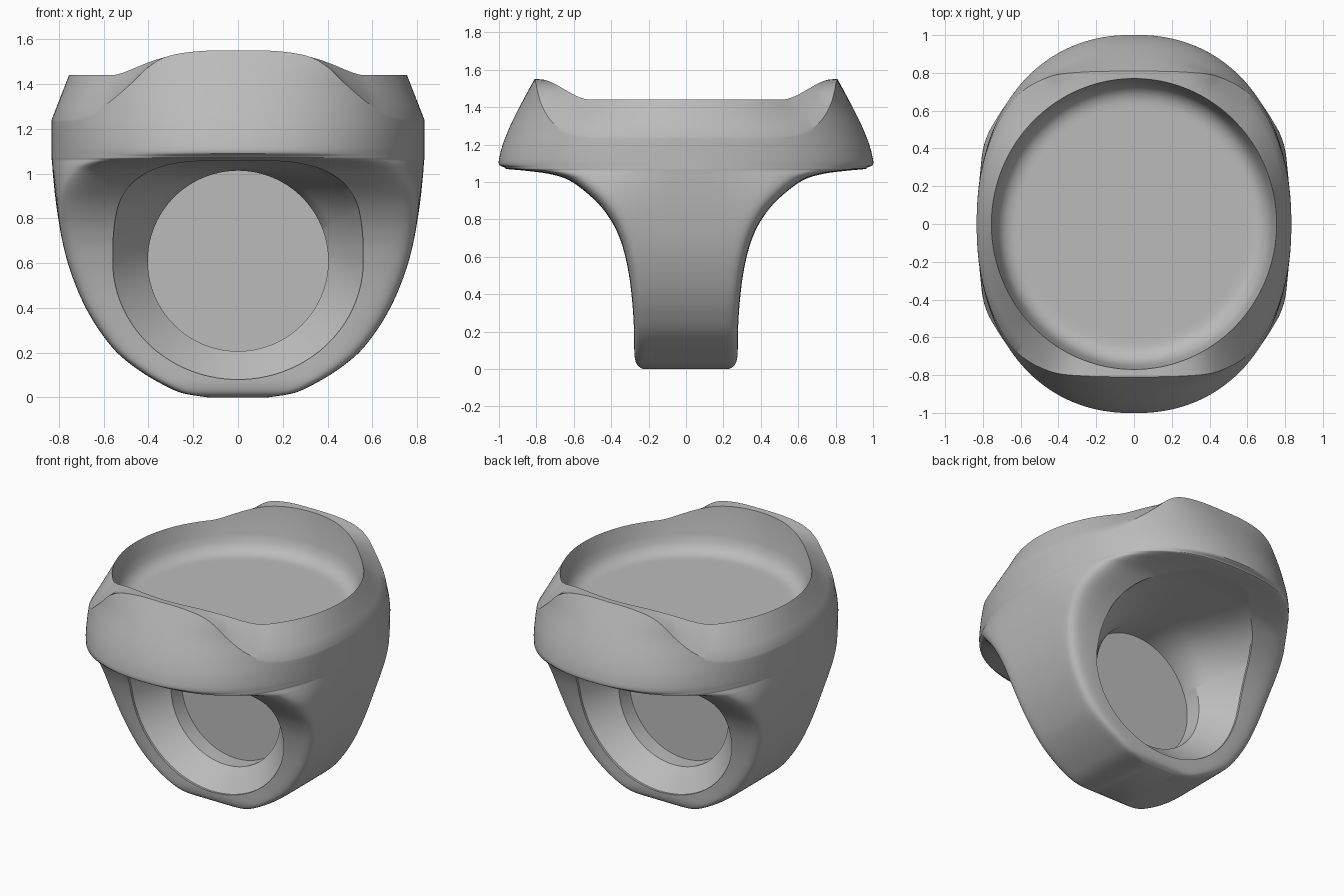
import bpy, bmesh, math

cube = bpy.data.objects.get("Cube")
if cube:
    bpy.data.objects.remove(cube, do_unlink=True)

metal = bpy.data.materials.new("plain grey metal")
metal.use_nodes = True
GREY = (0.5, 0.5, 0.5, 1)
metal.diffuse_color = GREY
metal.node_tree.nodes["Principled BSDF"].inputs["Base Color"].default_value = GREY

COLUMNS = 256


def smooth_points(points, steps=5):
    """Pass a smooth curve through the given points."""
    padded = [points[0], *points, points[-1]]
    result = []
    for p0, p1, p2, p3 in zip(padded, padded[1:], padded[2:], padded[3:]):
        for i in range(steps):
            t = i / steps
            result.append(tuple(
                b + t * ((c - a) + t * ((2 * a - 5 * b + 4 * c - d)
                                        + t * (3 * b - a - 3 * c + d))) / 2
                for a, b, c, d in zip(p0, p1, p2, p3)))
    return result + [points[-1]]


def sample(table, key):
    """Linear lookup by the first column of a table."""
    for low, high in zip(table, table[1:]):
        if key <= high[0]:
            t = max(0, (key - low[0]) / max(high[0] - low[0], 1e-6))
            return [a + t * (b - a) for a, b in zip(low[1:], high[1:])]
    return table[-1][1:]


def power(value, exponent):
    return math.copysign(abs(value) ** exponent, value)


def loft(name, rings):
    """Skin a stack of closed rings and cap both ends."""
    bm = bmesh.new()
    rows = [[bm.verts.new(p) for p in ring] for ring in rings]
    for low, high in zip(rows, rows[1:]):
        for i in range(len(low)):
            j = (i + 1) % len(low)
            bm.faces.new((low[i], low[j], high[j], high[i]))
    bm.faces.new(rows[0][::-1])
    bm.faces.new(rows[-1])
    bmesh.ops.recalc_face_normals(bm, faces=bm.faces)
    mesh = bpy.data.meshes.new(name)
    bm.to_mesh(mesh)
    bm.free()
    mesh.materials.append(metal)
    obj = bpy.data.objects.new(name, mesh)
    bpy.context.collection.objects.link(obj)
    return obj


ANGLES = [2 * math.pi * i / COLUMNS for i in range(COLUMNS)]

# Outer body: height, plan half width, shank half depth, plan half depth, squareness
BODY = smooth_points([
    (0, .13, .23, 1, 5), (.02, .25, .26, 1, 5), (.06, .34, .274, 1, 5),
    (.12, .44, .277, 1, 5), (.2, .54, .278, 1, 5), (.3, .62, .283, 1, 5),
    (.4, .68, .292, 1, 5), (.5, .725, .305, 1, 5), (.6, .76, .325, 1, 5),
    (.7, .785, .355, 1, 4.6), (.8, .803, .405, 1, 3.9), (.9, .817, .485, 1, 3.1),
    (1, .827, .61, 1, 2.5), (1.04, .83, .72, 1, 2.3), (1.06, .832, .87, 1, 2.2),
    (1.07, .833, 1.02, 1, 2.2), (1.085, .833, 1.15, 1, 2.2), (1.12, .833, 2, 1, 2.2),
    (1.2, .833, 2, .98, 2.2), (1.3, .833, 2, .94, 2.2), (1.42, .833, 2, .88, 2.3),
    (1.55, .833, 2, .81, 2.8)])
# Height of the head's outer edge, by sideways distance from the middle
EDGE = smooth_points([(0, 1.55), (.16, 1.548), (.3, 1.527), (.39, 1.48),
                      (.47, 1.41), (.61, 1.3), (.72, 1.25), (.833, 1.24)])
SHOULDER = 1.12


def body_point(angle, z):
    """Oval plan whose front and back are softly trimmed to the shank depth."""
    a, shank, depth, p = sample(BODY, z)
    x, y = a * math.cos(angle), min(shank, depth) * math.sin(angle)
    oval = (abs(x / a) ** p + abs(y / depth) ** p) ** (1 / p)
    gauge = (oval ** 14 + abs(y / shank) ** 14) ** (1 / 14)
    return x / gauge, y / gauge, z


def edge_height(angle):
    return sample(EDGE, abs(body_point(angle, 1.42)[0]))[0]


def rim_point(angle):
    x, y = .755 * math.cos(angle), .77 * math.sin(angle)
    t = min(1, max(0, (abs(y) - .51) / .28))
    return x, y, 1.44 + .11 * t * t * (3 - 2 * t)


def mix(p, q, t):
    return tuple(a + t * (b - a) for a, b in zip(p, q))


rings = [[body_point(a, row[0]) for a in ANGLES] for row in BODY if row[0] <= SHOULDER]
# Head wall up to its edge
for step in range(1, 11):
    rings.append([body_point(a, SHOULDER + (edge_height(a) - SHOULDER) * step / 10)
                  for a in ANGLES])
# Sloped land between the edge and the bowl rim
for t in (.33, .67, 1):
    rings.append([mix(body_point(a, edge_height(a)), rim_point(a), t) for a in ANGLES])
# Bowl wall, fillet and floor
for radius, z in ((.735, 1.35), (.72, 1.3), (.70, 1.27), (.67, 1.248), (.635, 1.24), (.6, 1.24)):
    rings.append([(radius * math.cos(a), radius * math.sin(a) * 1.02, z) for a in ANGLES])
ring_body = loft("ring_body", rings)

# Flared finger opening on each side of a thin central web
MIDDLE = .61


def opening_point(angle):
    c, s = math.cos(angle), math.sin(angle)
    p, height = (3.3, .45) if s > 0 else (2, .53)
    e = 1 + (2 / p - 1) * min(1, abs(s) * 3)
    x, z = .56 * power(c, e), MIDDLE + height * power(s, 2 / p)
    return x, min(.8, sample(BODY, z)[1] - .015), z


def opening_rings(side):
    def circle(depth):
        return [(.403 * math.cos(a), depth, MIDDLE + .403 * math.sin(a)) for a in ANGLES]
    throat = circle(.13)
    mouth = [opening_point(a) for a in ANGLES]
    stack = [circle(.02), throat]
    for i in range(1, 6):
        stack.append([mix(p, q, i / 5) for p, q in zip(throat, mouth)])
    # Narrow slightly outward so the cut leaves the lip cleanly
    stack.append([(x * .94, 1.3, MIDDLE + (z - MIDDLE) * .94) for x, y, z in mouth])
    return [[(x, y * side, z) for x, y, z in ring] for ring in stack]


bpy.context.view_layer.objects.active = ring_body
for side, label in ((-1, "front"), (1, "back")):
    cutter = loft(label + "_opening_cutter", opening_rings(side))
    cutter.hide_render = True
    cut = ring_body.modifiers.new(label + " opening", "BOOLEAN")
    cut.operation = "DIFFERENCE"
    cut.solver = "EXACT"
    cut.object = cutter
    bpy.ops.object.modifier_apply(modifier=cut.name)
    bpy.data.objects.remove(cutter, do_unlink=True)

# Smooth shading with crisp rims
bpy.ops.object.select_all(action="DESELECT")
ring_body.select_set(True)
bpy.ops.object.shade_smooth_by_angle(angle=math.radians(32))
